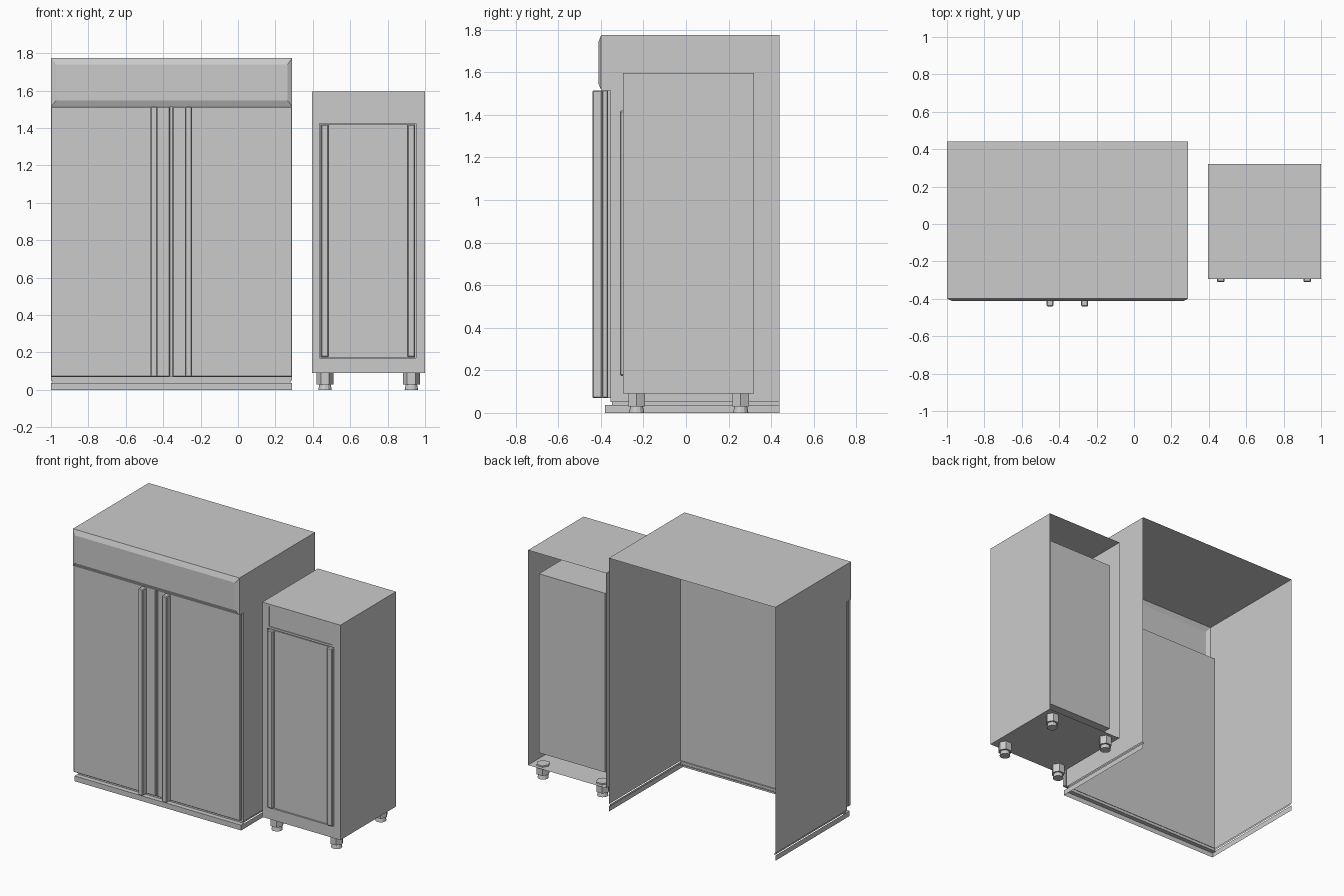
import bpy, bmesh

if "Cube" in bpy.data.objects:
    bpy.data.objects.remove(bpy.data.objects["Cube"])


def finish(name, bm):
    mesh = bpy.data.meshes.new(name)
    bm.to_mesh(mesh)
    bm.free()
    ob = bpy.data.objects.new(name, mesh)
    bpy.context.collection.objects.link(ob)
    return ob


def box(name, x, y, z, bevel=0, omit=()):
    """Box from (min, max) ranges; omit drops sides such as 'y+' or 'z-'."""
    bm = bmesh.new()
    bmesh.ops.create_cube(bm, size=1)
    drop = [f for f in bm.faces for s in omit
            if f.normal["xyz".index(s[0])] * (1 if s[1] == "+" else -1) > 0.9]
    bmesh.ops.delete(bm, geom=drop, context='FACES')
    for v in bm.verts:
        for i, r in enumerate((x, y, z)):
            v.co[i] = r[1] if v.co[i] > 0 else r[0]
    ob = finish(name, bm)
    if bevel:
        m = ob.modifiers.new("Bevel", 'BEVEL')
        m.width = bevel
        m.segments = 1
    return ob


def loft(name, loops, close_end=False):
    """Skin between rectangles in the xz plane, each (x0, x1, z0, z1, y)."""
    bm = bmesh.new()
    rings = [[bm.verts.new((x, y, z)) for x, z in ((a, c), (b, c), (b, d), (a, d))]
             for a, b, c, d, y in loops]
    for r, s in zip(rings, rings[1:]):
        for i in range(4):
            j = (i + 1) % 4
            bm.faces.new((r[i], r[j], s[j], s[i]))
    if close_end:
        bm.faces.new(rings[-1])
    bmesh.ops.recalc_face_normals(bm, faces=bm.faces)
    return finish(name, bm)


# ---- Wide double-door cabinet: open-backed shell ----
L, R, BACK, TOP = -1.0, 0.29, 0.44, 1.775
box("wide_lower_shell", (L, R), (-0.355, BACK), (0.052, 1.515), omit=("y+", "z-", "z+"))
# upper hood with a chamfered fascia
loft("wide_hood", [(L, R, 1.515, TOP, -0.398),
                   (L + 0.028, R - 0.025, 1.547, TOP - 0.035, -0.412)], True)
box("wide_hood_shell", (L, R), (-0.398, BACK), (1.515, TOP), omit=("y+", "y-", "z-"))
box("wide_hood_underside", (L, R), (-0.398, -0.355), (1.513, 1.516))
# recessed groove and plinth
box("wide_groove", (L + 0.008, R - 0.008), (-0.347, BACK), (0.037, 0.052), omit=("y+", "z-", "z+"))
box("wide_plinth", (L, R), (-0.375, BACK), (0.008, 0.037), omit=("y+", "z-", "z+"))
box("wide_plinth_foot", (L, R), (-0.38, BACK), (0.0, 0.03), omit=("y+", "z-", "z+"))
box("wide_plinth_ledge", (L, R), (-0.38, -0.345), (0.03, 0.037))
box("wide_shell_ledge", (L, R), (-0.355, -0.345), (0.051, 0.054))

# doors and full-height handles
for side, x, hx in (("left", (L, -0.364), -0.449), ("right", (-0.349, R), -0.264)):
    box(f"wide_{side}_door", x, (-0.394, -0.366), (0.07, 1.515), 0.004)
    box(f"wide_{side}_handle", (hx - 0.019, hx + 0.019), (-0.44, -0.394), (0.07, 1.515), 0.005)
box("wide_door_seam", (-0.367, -0.346), (-0.38, -0.355), (0.07, 1.515))

# ---- Narrow single-door cabinet ----
A, B, F = 0.395, 1.0, -0.295
box("narrow_shell", (A, B), (F, 0.32), (0.09, 1.595), omit=("y+", "y-"))
# header with shallow recessed sign
sign = (0.446, 0.938, 1.438, 1.578)
loft("narrow_header", [(A, B, 1.43, 1.595, F), (*sign, F), (*sign, F + 0.005)], True)
# door frame running into the inner compartment
opening = (0.437, 0.951, 0.17, 1.424)
loft("narrow_compartment", [(A, B, 0.09, 1.43, F), (*opening, F), (*opening, 0.27)], True)
box("narrow_door", (0.441, 0.947), (-0.29, -0.265), (0.174, 1.418))
for side, x in (("left", 0.464), ("right", 0.926)):
    box(f"narrow_{side}_handle", (x - 0.021, x + 0.021), (-0.311, -0.285), (0.174, 1.42), 0.006)


def foot(name, x, y):
    """Hexagonal nut over a flared pad."""
    bm = bmesh.new()
    for r0, r1, z0, z1, n in ((0.045, 0.045, 0.03, 0.1, 6), (0.036, 0.03, 0.0, 0.03, 12)):
        made = bmesh.ops.create_cone(bm, cap_ends=True, segments=n, radius1=r0,
                                     radius2=r1, depth=z1 - z0)["verts"]
        # put hexagon corners on the x axis
        if n == 6:
            for v in made:
                if abs(v.co.y) > 0.044:
                    for w in made:
                        w.co.x, w.co.y = w.co.y, -w.co.x
                    break
        bmesh.ops.translate(bm, verts=made, vec=(x, y, (z0 + z1) / 2))
    finish(name, bm)


for xn, x in (("left", 0.465), ("right", 0.927)):
    for yn, y in (("front", -0.232), ("back", 0.257)):
        foot(f"narrow_{yn}_{xn}_foot", x, y)
